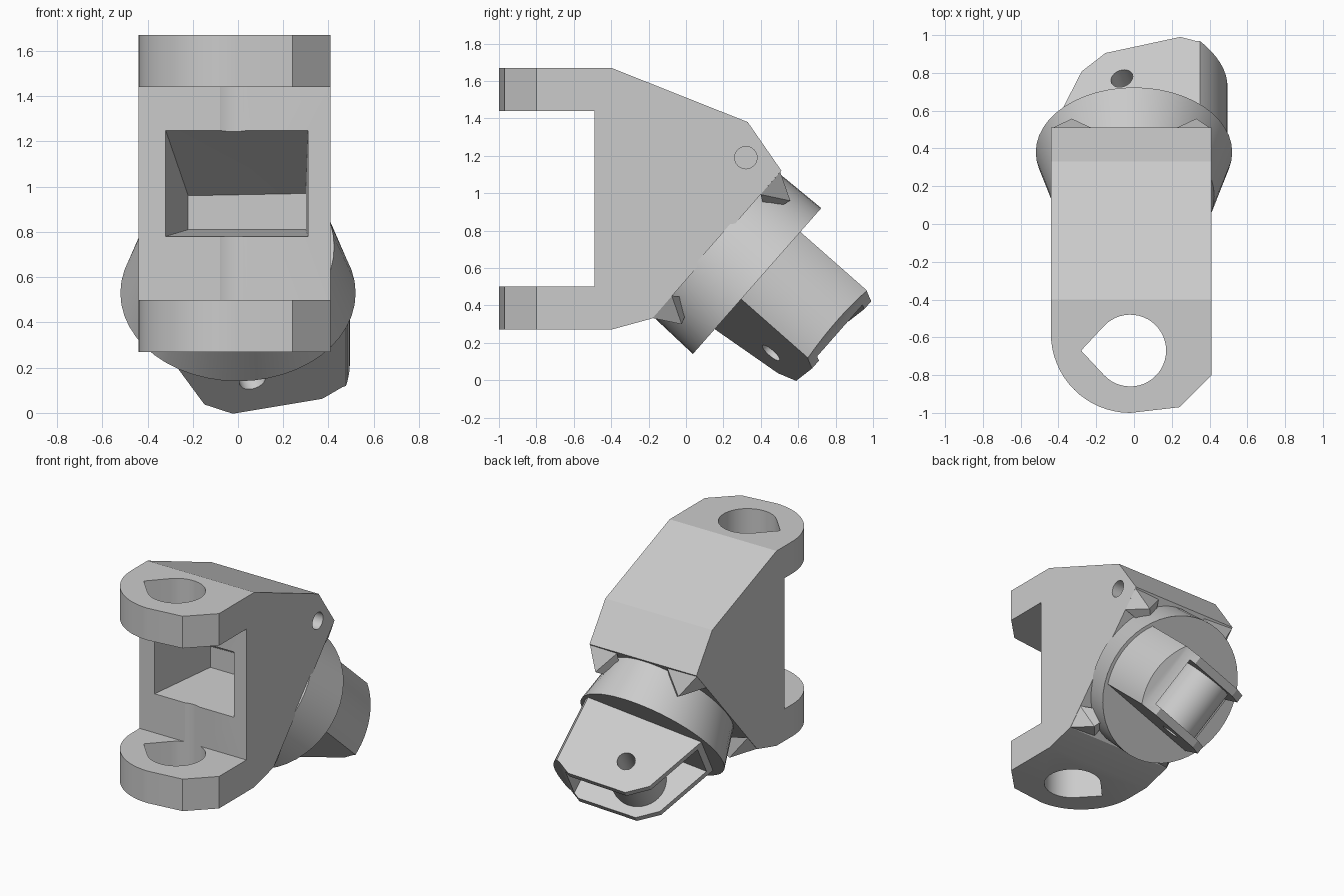
import bpy, bmesh
from math import sin, cos, pi, radians
from mathutils import Vector

cube = bpy.data.objects.get("Cube")
if cube:
    bpy.data.objects.remove(cube, do_unlink=True)

grey = bpy.data.materials.new("light grey")
grey.use_nodes = True
grey.diffuse_color = (0.6, 0.6, 0.6, 1)
grey.node_tree.nodes["Principled BSDF"].inputs["Base Color"].default_value = (0.6, 0.6, 0.6, 1)


def finish(name, bm):
    bmesh.ops.recalc_face_normals(bm, faces=bm.faces)
    mesh = bpy.data.meshes.new(name)
    bm.to_mesh(mesh)
    bm.free()
    mesh.materials.append(grey)
    obj = bpy.data.objects.new(name, mesh)
    bpy.context.collection.objects.link(obj)
    return obj


def loft(name, lower, upper):
    """Closed solid between two matching rings of points."""
    bm = bmesh.new()
    a = [bm.verts.new(p) for p in lower]
    b = [bm.verts.new(p) for p in upper]
    bm.faces.new(a)
    bm.faces.new(b)
    for i in range(len(a)):
        j = (i + 1) % len(a)
        bm.faces.new((a[i], a[j], b[j], b[i]))
    return finish(name, bm)


def prism(name, outline, place, lo, hi):
    return loft(name, [place(p, q, lo) for p, q in outline], [place(p, q, hi) for p, q in outline])


def hull(name, points):
    bm = bmesh.new()
    for p in points:
        bm.verts.new(p)
    bmesh.ops.convex_hull(bm, input=bm.verts)
    return finish(name, bm)


def arc(cx, cy, rx, ry, start, end, n):
    """Points on an ellipse, angles in degrees."""
    angles = [radians(start + (end - start) * i / n) for i in range(n + 1)]
    return [(cx + rx * cos(t), cy + ry * sin(t)) for t in angles]


def ellipse(rx, ry, n=48):
    return arc(0, 0, rx, ry, 0, 360, n)[:-1]


def carve(obj, cutter, operation='DIFFERENCE', keep=False):
    mod = obj.modifiers.new("cut", 'BOOLEAN')
    mod.operation, mod.object, mod.solver = operation, cutter, 'EXACT'
    bpy.context.view_layer.objects.active = obj
    bpy.ops.object.modifier_apply(modifier=mod.name)
    if not keep:
        bpy.data.objects.remove(cutter, do_unlink=True)


# Axis placements: upright, sideways, and the tilted frame of the tip
def upright(x, y, z):
    return Vector((x, y, z))


def sideways(y, z, x):
    return Vector((x, y, z))


centre = Vector((0, 0.38, 0.53))
across = Vector((0, 0.66, 0.75))
out = Vector((0, 0.75, -0.66))
roll = radians(15)


def tilted(x, s, d):
    return centre + Vector((x, 0, 0)) + across * s + out * d


def rolled(u, d, v):
    return tilted(u * cos(roll) - v * sin(roll), u * sin(roll) + v * cos(roll), d)


# Main body with two front lugs
side = [(-1.1, 1.67), (-0.4, 1.67), (0.33, 1.38), (0.51, 1.12), (-0.18, 0.33), (-0.4, 0.27),
        (-1.1, 0.27), (-1.1, 0.5), (-0.49, 0.5), (-0.49, 1.44), (-1.1, 1.44)]
body = prism("body", side, sideways, -0.44, 0.41)
plan = [(-0.6, 0.8), (-0.6, -0.58)]
plan = [(-0.45, 0.8)] + arc(-0.02, -0.58, 0.42, 0.42, 180, 270, 16)
plan += [(0.24, -0.97), (0.41, -0.8), (0.42, 0.8)]
carve(body, prism("lug_outline", plan, upright, -0.1, 2), 'INTERSECT')

# Teardrop holes through both lugs
teardrop = [(-0.28, -0.67)] + arc(-0.02, -0.67, 0.19, 0.19, -137, 137, 36)
carve(body, prism("teardrop_cutter", teardrop, upright, 0, 2), 'DIFFERENCE')

# Tapering front pocket
mouth = [(-0.32, -0.492, 0.78), (0.31, -0.492, 0.78), (0.31, -0.492, 1.25), (-0.32, -0.492, 1.25)]
back = [(-0.22, 0, 0.81), (0.3, 0, 0.81), (0.3, 0, 0.97), (-0.22, 0, 0.96)]
carve(body, hull("pocket_cutter", mouth + back + [(x, y - 0.02, z) for x, y, z in mouth]))

# Round hole in one cheek
carve(body, prism("cheek_cutter", arc(0.32, 1.19, 0.06, 0.06, 0, 345, 23), sideways, 0.15, 0.6))

# Collar, oval at the body and round at the tip
collar = loft("collar", [tilted(x, s, -0.31) for x, s in ellipse(0.425, 0.51)],
              [tilted(x, s, 0) for x, s in ellipse(0.52, 0.52)])

# Small webs from the body corners to the collar
webs = []
for sx, edge in ((-1, 0.44), (1, 0.41)):
    for ss in (-1, 1):
        points = [(edge, 0.52, -0.292), (0.2, 0.51, -0.292), (edge, 0.36, -0.292), (0.33, 0.44, -0.15), (0.2, 0.3, -0.2)]
        webs.append(hull("corner_web", [tilted(sx * x, ss * s, d) for x, s, d in points]))

# Forked tip: a round stub with two flats, chamfered and slotted
outline = [(-0.42, -0.05), (-0.4, 0), (-0.22, 0.41), (-0.09, 0.51), (0.32, 0.53), (0.41, 0.48),
           (0.5, 0.46), (0.5, -0.05)]
tip = prism("forked_tip", outline, rolled, -0.248, 0.248)
carve(tip, prism("round_cutter", ellipse(0.495, 0.495, 64), tilted, -0.2, 0.8), 'INTERSECT')
slot = [(-0.7, 0.04), (0.27, 0.04), (0.36, 0.14), (0.36, 0.8), (-0.7, 0.8)]
carve(tip, prism("slot_cutter", slot, rolled, -0.19, 0.19))

# Post between the fork plates, drilled with them for the pin
post = prism("fork_post", arc(0, 0.27, 0.18, 0.18, 0, 350, 35), rolled, -0.2, 0.2)
pin = prism("pin_cutter", arc(0, 0.31, 0.06, 0.06, 0, 345, 23), rolled, -0.5, 0.5)
carve(tip, pin, keep=True)
carve(post, pin)

# Smooth the round surfaces and keep the edges crisp
bpy.ops.object.select_all(action='DESELECT')
for obj in (body, collar, tip, post):
    obj.select_set(True)
bpy.context.view_layer.objects.active = body
bpy.ops.object.shade_smooth_by_angle(angle=radians(20))
